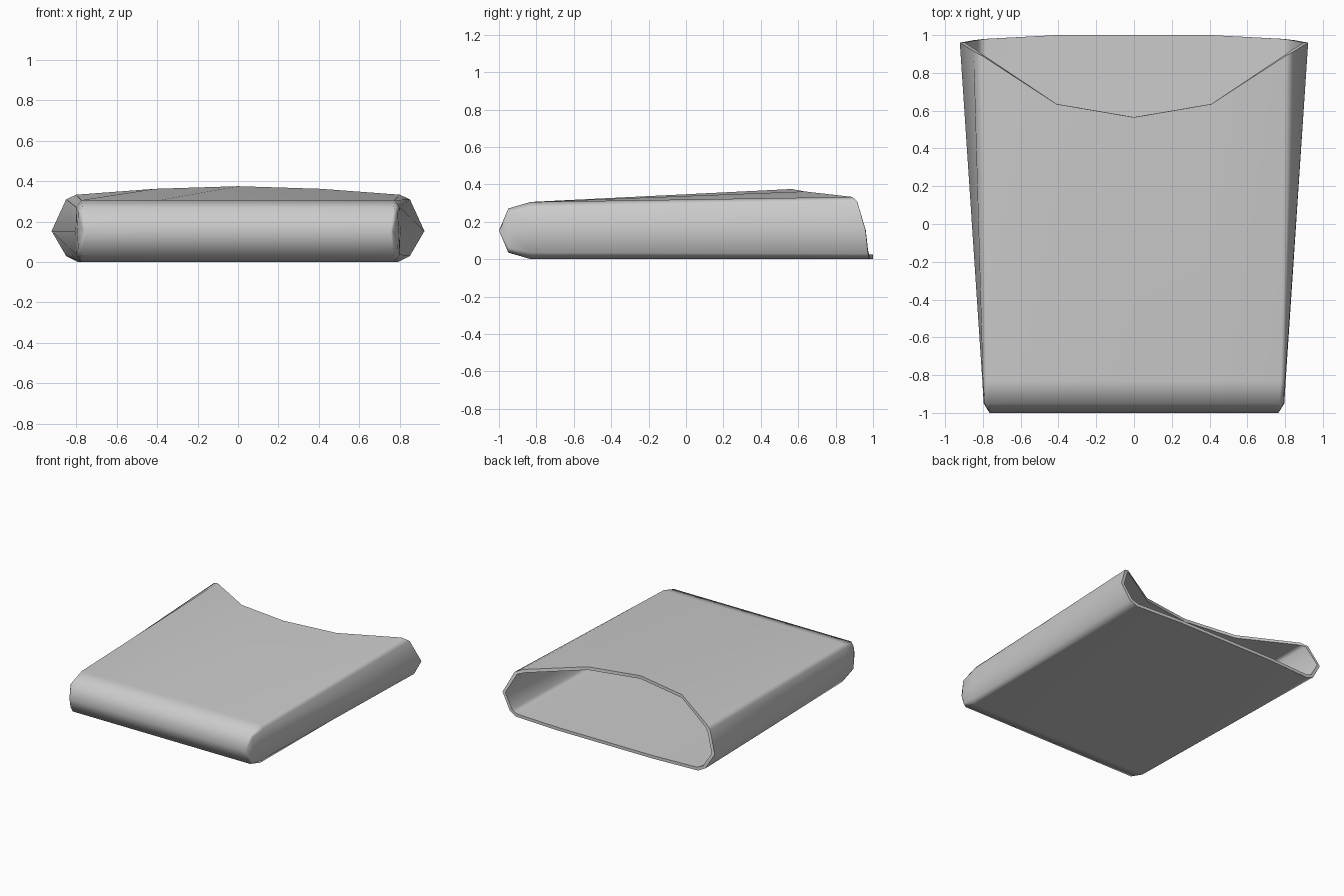
import bpy, bmesh, math

cube = bpy.data.objects.get("Cube")
if cube:
    bpy.data.objects.remove(cube)

MID = 0.153  # height of the side ridge


def mirrored_ring(half):
    """Close a half section (top centre to bottom centre) into a full ring."""
    return half + [(-x, y, z) for x, y, z in reversed(half[1:-1])]


def closed_section(y, tip, shoulder, flat, chamfer, height):
    """Chamfered section, symmetric above and below the side ridge."""
    upper = [(0, height), (flat / 2, height), (flat, height), (shoulder, chamfer)]
    half = [(x, y, MID + h) for x, h in upper] + [(tip, y, MID)]
    half += [(x, y, MID - h) for x, h in reversed(upper)]
    return mirrored_ring(half)


# Curved mouth: scooped on top, nearly straight below
mouth = mirrored_ring([
    (0, 0.565, 0.375), (0.41, 0.635, 0.362), (0.80, 0.888, 0.333),
    (0.85, 0.915, 0.31), (0.922, 0.96, MID), (0.85, 0.973, 0.03),
    (0.79, 0.98, 0), (0.41, 1, 0), (0, 1, 0)])

# Rounded closed end, from its ridge to the start of the body
sections = [
    closed_section(-1.0, 0.765, 0.764, 0.755, 0, 0),
    closed_section(-0.95, 0.796, 0.79, 0.77, 0.09, 0.118),
    closed_section(-0.83, 0.803, 0.80, 0.775, 0.118, MID),
    mouth]

# Loft the sections into one open sleeve
bm = bmesh.new()
rings = [[bm.verts.new(p) for p in section] for section in sections]
for a, b in zip(rings, rings[1:]):
    count = len(a)
    for i in range(count):
        j = (i + 1) % count
        bm.faces.new((a[i], a[j], b[j], b[i]))
bmesh.ops.remove_doubles(bm, verts=bm.verts, dist=0.0005)
bmesh.ops.recalc_face_normals(bm, faces=bm.faces)
# Make sure the bottom faces outwards
lowest = min(bm.faces, key=lambda f: f.calc_center_median().z)
if lowest.normal.z > 0:
    bmesh.ops.reverse_faces(bm, faces=bm.faces)
mesh = bpy.data.meshes.new("carton_sleeve")
bm.to_mesh(mesh)
bm.free()

sleeve = bpy.data.objects.new("carton_sleeve", mesh)
bpy.context.collection.objects.link(sleeve)

# Plain grey card
card = bpy.data.materials.new("grey_card")
card.use_nodes = True
colour = (0.6, 0.6, 0.6, 1)
card.diffuse_color = colour
card.node_tree.nodes["Principled BSDF"].inputs["Base Color"].default_value = colour
mesh.materials.append(card)

# Wall thickness, applied so that the rim can be kept sharp
bpy.ops.object.select_all(action="DESELECT")
sleeve.select_set(True)
bpy.context.view_layer.objects.active = sleeve
wall = sleeve.modifiers.new("wall", "SOLIDIFY")
wall.thickness = 0.024
wall.offset = -1
wall.use_even_offset = True
bpy.ops.object.modifier_apply(modifier=wall.name)
bpy.ops.object.shade_smooth_by_angle(angle=math.radians(55))

# Keep the broad faces flat and the rounding on the narrow ones
normals = sleeve.modifiers.new("flat_panels", "WEIGHTED_NORMAL")
normals.keep_sharp = True
